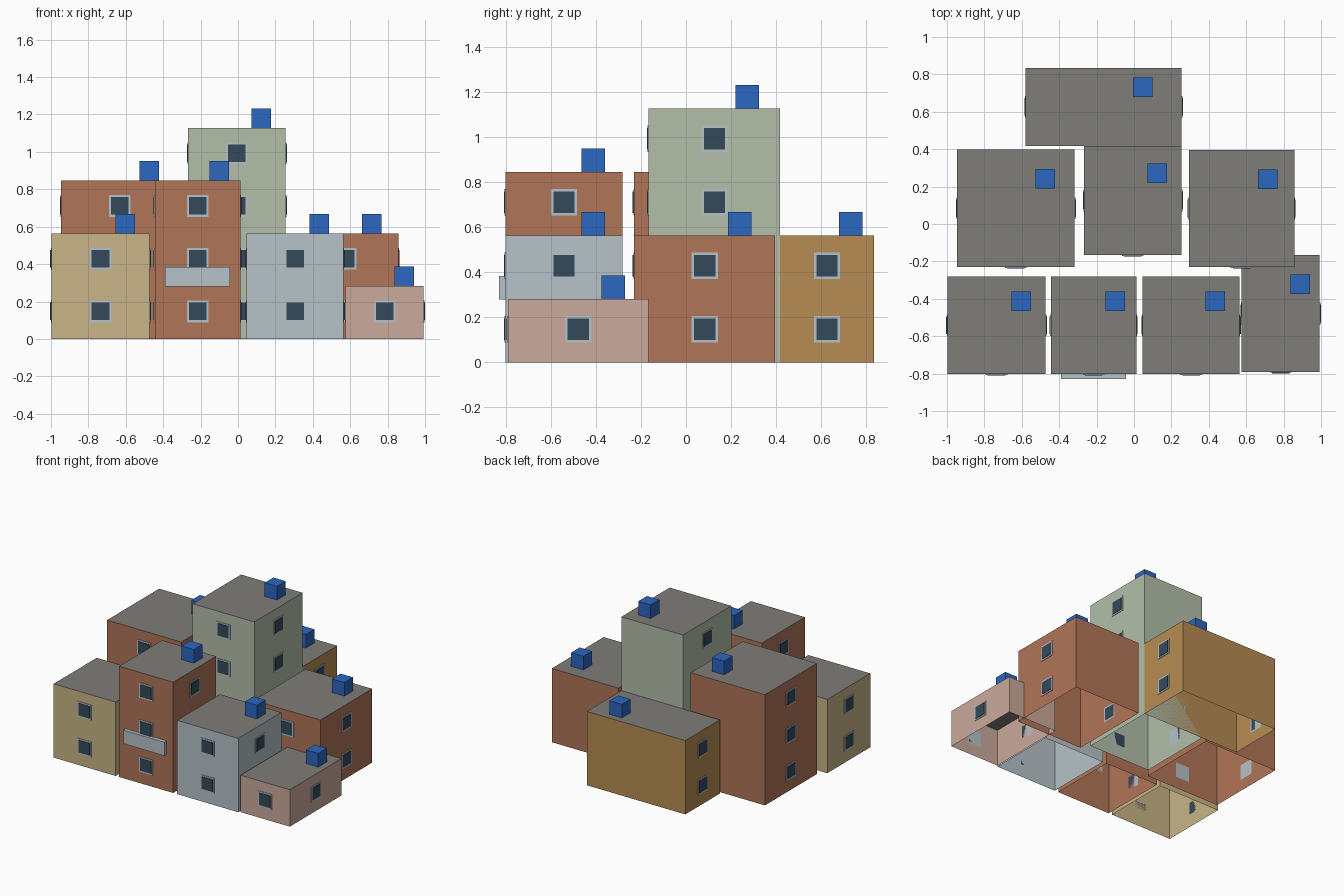
import bpy, bmesh
from mathutils import Matrix, Vector

if "Cube" in bpy.data.objects:
    bpy.data.objects.remove(bpy.data.objects["Cube"])

FLOOR = 0.282        # storey height
TANK = 0.104         # roof tank size


def material(name, rgb):
    """Flat material from 0-255 sRGB values, stored as linear."""
    m = bpy.data.materials.new(name)
    lin = [((c / 255 + 0.055) / 1.055) ** 2.4 for c in rgb]
    m.diffuse_color = (*lin, 1)
    m.use_nodes = True
    m.node_tree.nodes["Principled BSDF"].inputs["Base Color"].default_value = m.diffuse_color
    return m


TERRACOTTA = material("terracotta", (177, 117, 88))
TAN = material("tan", (200, 181, 135))
PALE = material("pale blue grey", (182, 194, 200))
PINK = material("dusty pink", (203, 170, 156))
GREEN = material("sage green", (179, 191, 170))
OCHRE = material("ochre", (183, 140, 83))
ROOF = material("roof grey", (126, 125, 120))
GLASS = material("dark glass", (52, 74, 90))
BLUE = material("tank blue", (44, 103, 192))


def add_box(bm, centre, size):
    mat = Matrix.Translation(centre) @ Matrix.Diagonal((*size, 1))
    return bmesh.ops.create_cube(bm, size=1, matrix=mat)


def finish(bm, name, *mats):
    me = bpy.data.meshes.new(name)
    bm.to_mesh(me)
    bm.free()
    for m in mats:
        me.materials.append(m)
    ob = bpy.data.objects.new(name, me)
    bpy.context.collection.objects.link(ob)
    return ob


def building(name, x0, x1, y0, y1, floors, wall):
    h = floors * FLOOR
    cx, cy, w, d = (x0 + x1) / 2, (y0 + y1) / 2, x1 - x0, y1 - y0

    # Walls and roof: a box open at the bottom, top face grey
    bm = bmesh.new()
    add_box(bm, (cx, cy, h / 2), (w, d, h))
    bm.normal_update()
    bmesh.ops.delete(bm, geom=[f for f in bm.faces if f.normal.z < -0.5],
                     context='FACES_ONLY')
    for f in bm.faces:
        f.material_index = int(f.normal.z > 0.5)
    finish(bm, name, wall, ROOF)

    # Windows: one per floor on the front and both sides, none at the back
    for part, size, thick, mat in (("window_frames", 0.116, 0.004, PALE),
                                   ("window_panes", 0.094, 0.007, GLASS)):
        bm = bmesh.new()
        for k in range(floors):
            z = k * FLOOR + 0.147
            add_box(bm, (cx, y0 - thick / 2, z), (size, thick, size))
            for x, s in ((x0, -1), (x1, 1)):
                add_box(bm, (x + s * thick / 2, cy, z), (thick, size, size))
        finish(bm, name + "_" + part, mat)

    # Water tank on the back right quarter of the roof
    bm = bmesh.new()
    add_box(bm, (cx + w / 4, cy + d / 4, h + TANK / 2), (TANK,) * 3)
    finish(bm, name + "_roof_tank", BLUE)


# Front row
building("front_left_house", -0.997, -0.473, -0.802, -0.282, 2, TAN)
building("front_middle_house", -0.444, 0.013, -0.802, -0.282, 3, TERRACOTTA)
building("front_right_house", 0.046, 0.564, -0.802, -0.282, 2, PALE)
building("corner_house", 0.576, 0.992, -0.791, -0.166, 1, PINK)
# Middle row
building("middle_left_house", -0.946, -0.318, -0.23, 0.398, 3, TERRACOTTA)
building("tower_house", -0.267, 0.254, -0.166, 0.418, 4, GREEN)
building("middle_right_house", 0.293, 0.857, -0.23, 0.396, 2, TERRACOTTA)
# Back row
building("back_house", -0.579, 0.254, 0.418, 0.835, 2, OCHRE)

# Balcony on the front middle house
bm = bmesh.new()
add_box(bm, Vector((-0.2155, -0.816, 0.332)), (0.347, 0.028, 0.104))
finish(bm, "balcony", PALE)
